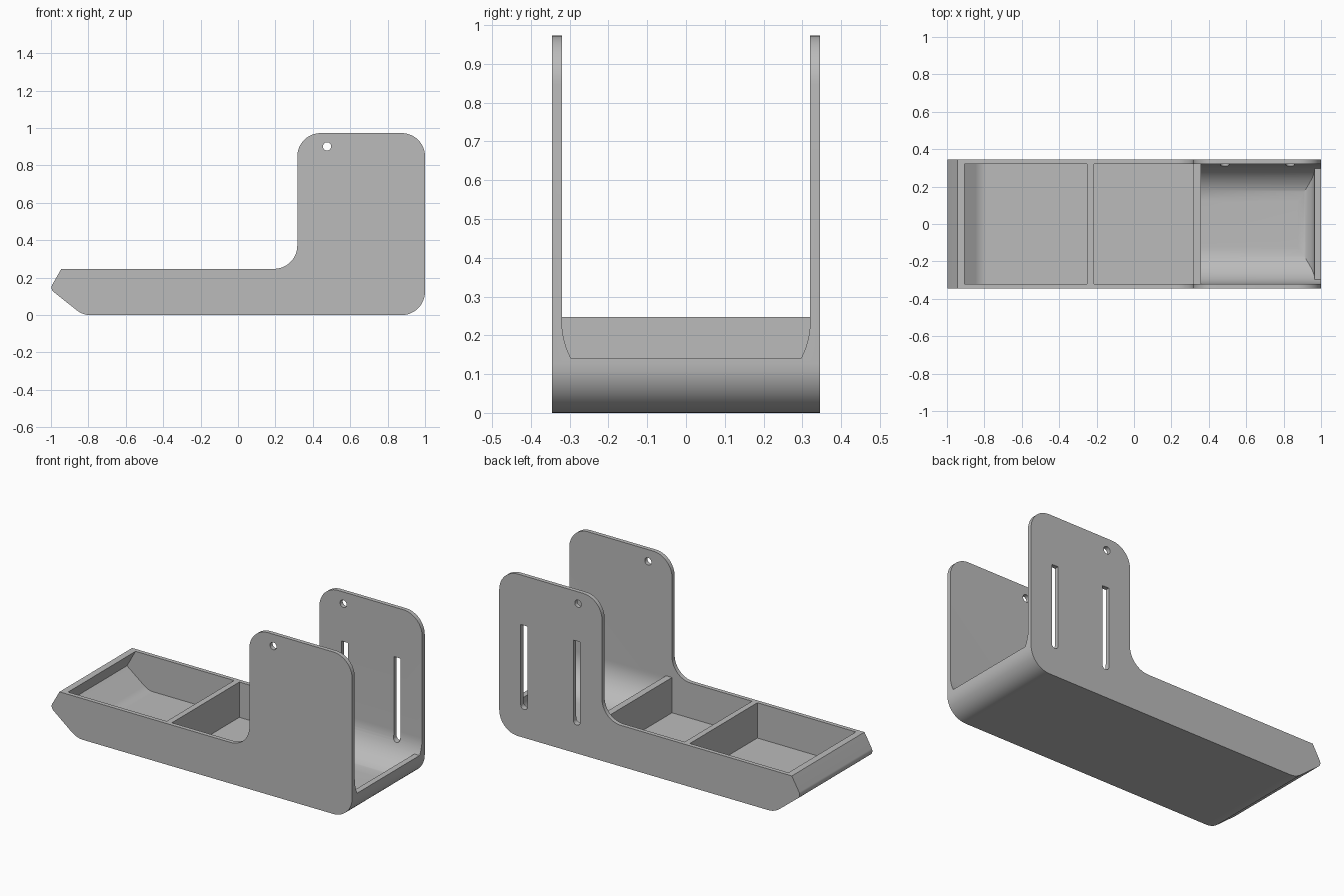
import bpy, bmesh, math
from mathutils import Vector

if "Cube" in bpy.data.objects:
    bpy.data.objects.remove(bpy.data.objects["Cube"])

grey = bpy.data.materials.new("light grey")
grey.diffuse_color = (0.5, 0.5, 0.5, 1)
grey.use_nodes = True
grey.node_tree.nodes["Principled BSDF"].inputs["Base Color"].default_value = grey.diffuse_color

HALF, INNER = 0.345, 0.32   # outer and inner half widths
FLOOR, DECK, TOP = 0.035, 0.247, 0.973


def rounded(corners, steps=12):
    """Turn (u, v[, radius]) corners into an outline with arcs."""
    out = []
    n = len(corners)
    for i, c in enumerate(corners):
        p = Vector(c[:2])
        if len(c) == 2:
            out.append(p)
            continue
        a = (Vector(corners[i - 1][:2]) - p).normalized()
        b = (Vector(corners[(i + 1) % n][:2]) - p).normalized()
        half = a.angle(b) / 2
        t = c[2] / math.tan(half)
        centre = p + (a + b).normalized() * (c[2] / math.sin(half))
        s, e = p + a * t - centre, p + b * t - centre
        sweep = s.angle_signed(e)   # clockwise positive
        for k in range(steps + 1):
            w = -sweep * k / steps
            out.append(centre + Vector((s.x * math.cos(w) - s.y * math.sin(w),
                                        s.x * math.sin(w) + s.y * math.cos(w))))
    return out


def prism(name, outline, lo, hi, axis="y"):
    """Extrude an outline (x,z along y, or y,z along x)."""
    bm = bmesh.new()
    place = (lambda p: (p.x, lo, p.y)) if axis == "y" else (lambda p: (lo, p.x, p.y))
    face = bm.faces.new([bm.verts.new(place(p)) for p in outline])
    new = bmesh.ops.extrude_face_region(bm, geom=[face])["geom"]
    shift = Vector((0, hi - lo, 0)) if axis == "y" else Vector((hi - lo, 0, 0))
    bmesh.ops.translate(bm, vec=shift, verts=[g for g in new if isinstance(g, bmesh.types.BMVert)])
    bmesh.ops.recalc_face_normals(bm, faces=bm.faces)
    me = bpy.data.meshes.new(name)
    bm.to_mesh(me)
    bm.free()
    me.materials.append(grey)
    ob = bpy.data.objects.new(name, me)
    bpy.context.collection.objects.link(ob)
    return ob


def boolean(target, tool, operation="DIFFERENCE"):
    """Apply a boolean and discard the tool."""
    mod = target.modifiers.new("cut", "BOOLEAN")
    mod.operation, mod.solver, mod.object = operation, "EXACT", tool
    bpy.context.view_layer.objects.active = target
    bpy.ops.object.modifier_apply(modifier=mod.name)
    bpy.data.objects.remove(tool)


# Body: L-shaped side profile
body = prism("holder_body", rounded([
    (-0.83, 0, 0.12), (1, 0, 0.125), (1, TOP, 0.125), (0.317, TOP, 0.125),
    (0.317, DECK, 0.125), (-0.945, DECK), (-1.006, 0.14, 0.03)]), -HALF, HALF)

# Channel between the tall walls, with rounded bottom and low end lip
channel = prism("channel_cutter", rounded([
    (-1.2, DECK), (0.357, DECK), (0.357, FLOOR), (0.965, FLOOR, 0.09),
    (0.965, 0.14), (1.2, 0.14), (1.2, 1.2), (-1.2, 1.2)]), -0.5, 0.5)
u_shape = prism("u_cutter", rounded([
    (-INNER, FLOOR, 0.2), (INNER, FLOOR, 0.2), (INNER, 1.1), (-INNER, 1.1)], 20),
    -1.1, 1.1, "x")
boolean(channel, u_shape, "INTERSECT")
boolean(body, channel)

# Two open trays
boolean(body, prism("front_tray_cutter", rounded([
    (-0.82, FLOOR, 0.1), (-0.25, FLOOR), (-0.25, 0.3), (-0.905, 0.3),
    (-0.905, DECK), (-0.962, 0.145)]), -INNER, INNER))
boolean(body, prism("rear_tray_cutter", rounded([
    (-0.215, FLOOR), (0.317, FLOOR), (0.317, 0.3), (-0.215, 0.3)]), -INNER, INNER))

# Round hole through both walls
hole = [Vector((0.476 + 0.022 * math.cos(k * math.pi / 12),
                0.902 + 0.022 * math.sin(k * math.pi / 12))) for k in range(24)]
boolean(body, prism("hole_cutter", hole, -0.5, 0.5))

# Two slots through the back wall only
for x in (0.485, 0.835):
    boolean(body, prism("slot_cutter", rounded([
        (x - 0.022, 0.17, 0.0215), (x + 0.022, 0.17, 0.0215),
        (x + 0.022, 0.675), (x - 0.022, 0.675)], 6), 0.2, 0.5))

bpy.ops.object.select_all(action="DESELECT")
body.select_set(True)
bpy.context.view_layer.objects.active = body
bpy.ops.object.shade_smooth_by_angle(angle=math.radians(25))
